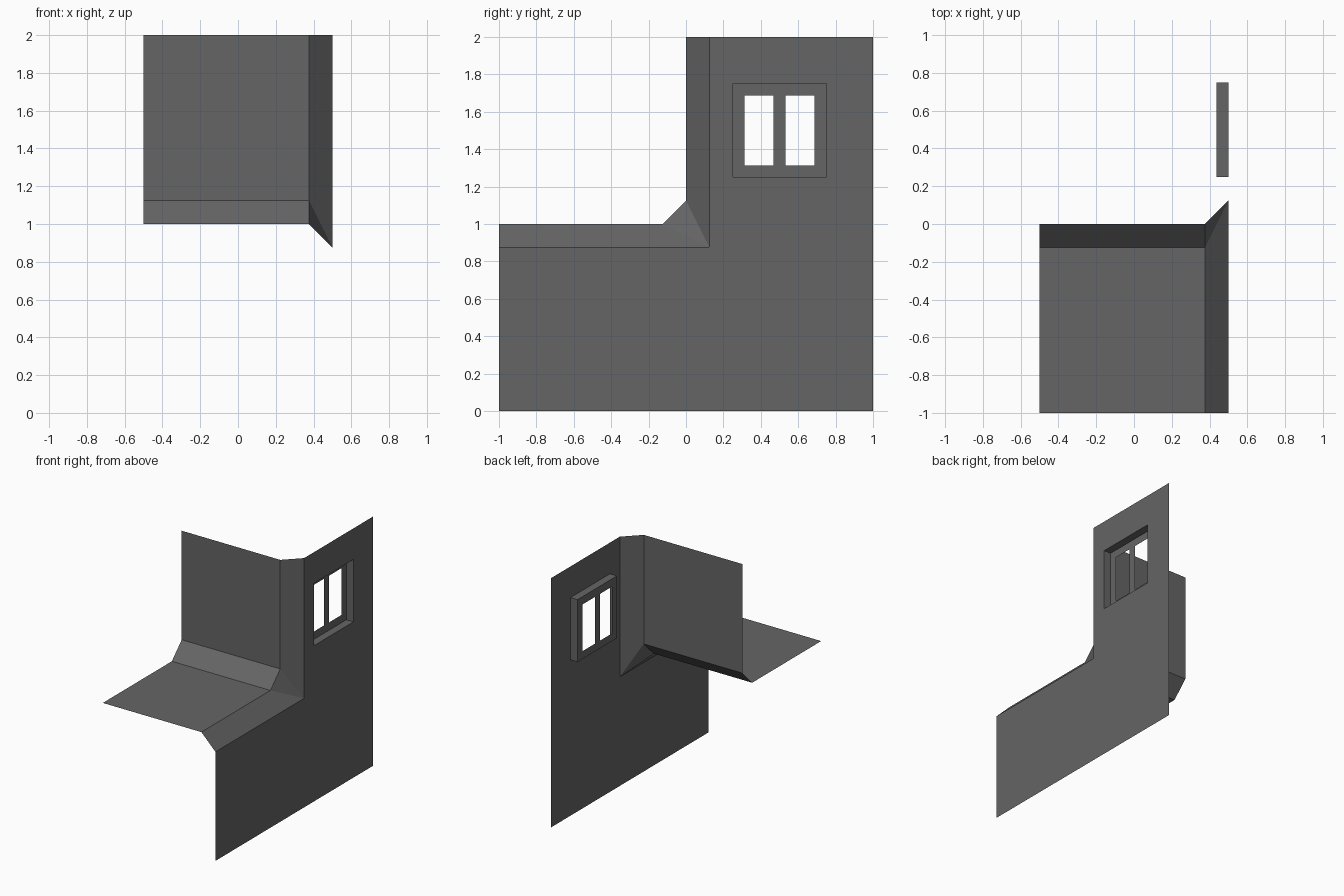
import bpy

if "Cube" in bpy.data.objects:
    bpy.data.objects.remove(bpy.data.objects["Cube"])

grey = bpy.data.materials.new("dark_grey")
grey.diffuse_color = (0.13, 0.13, 0.13, 1)
grey.use_nodes = True
grey.node_tree.nodes["Principled BSDF"].inputs["Base Color"].default_value = grey.diffuse_color


def add_mesh(name, faces):
    """Make an object from faces given as corner points, welding shared corners."""
    index, polys = {}, []
    for face in faces:
        polys.append([index.setdefault(tuple(p), len(index)) for p in face])
    mesh = bpy.data.meshes.new(name)
    mesh.from_pydata(list(index), [], polys)
    mesh.materials.append(grey)
    mesh.update()
    obj = bpy.data.objects.new(name, mesh)
    bpy.context.collection.objects.link(obj)
    return obj


def side_panel(name, x, ys, zs, is_open):
    """Flat panel facing +x, cut on a y/z grid, leaving out the open cells."""
    faces = []
    for y0, y1 in zip(ys, ys[1:]):
        for z0, z1 in zip(zs, zs[1:]):
            if not is_open((y0 + y1) / 2, (z0 + z1) / 2):
                faces.append([(x, y0, z0), (x, y1, z0), (x, y1, z1), (x, y0, z1)])
    return add_mesh(name, faces)


L, R, S = -0.5, 0.5, 0.375      # left end, side wall plane, start of the side bevel
B = 0.125                       # bevel size

# Side wall: L-shaped outline with a square window opening
side_panel("side_wall", R, [-1, B, 0.25, 0.75, 1], [0, 1 - B, 1.25, 1.75, 2],
           lambda y, z: (y < B and z > 1 - B) or
                        (0.25 < y < 0.75 and 1.25 < z < 1.75))

# Ledge top and upper front wall
add_mesh("ledge_top", [[(L, -1, 1), (S, -1, 1), (S, -B, 1), (L, -B, 1)]])
add_mesh("front_wall", [[(L, 0, 1 + B), (S, 0, 1 + B), (S, 0, 2), (L, 0, 2)]])

# Bevels joining ledge, front wall and side wall, meeting at a corner triangle
ledge_corner, wall_corner, low_corner = (S, -B, 1), (S, 0, 1 + B), (R, B, 1 - B)
add_mesh("bevel_trim", [
    [(L, -B, 1), ledge_corner, wall_corner, (L, 0, 1 + B)],
    [(S, -1, 1), (R, -1, 1 - B), low_corner, ledge_corner],
    [wall_corner, low_corner, (R, B, 2), (S, 0, 2)],
    [ledge_corner, low_corner, wall_corner],
])

# Window: recess sides and the sunken frame with two panes left open
D = 0.4375
ring = [(0.25, 1.25), (0.75, 1.25), (0.75, 1.75), (0.25, 1.75)]
add_mesh("window_recess", [
    [(D, *a), (D, *b), (R, *b), (R, *a)][::-1]
    for a, b in zip(ring, ring[1:] + ring[:1])])
side_panel("window_frame", D, [0.25, 0.3125, 0.46875, 0.53125, 0.6875, 0.75],
           [1.25, 1.3125, 1.6875, 1.75],
           lambda y, z: 1.3125 < z < 1.6875 and 0.03125 < abs(y - 0.5) < 0.1875)
